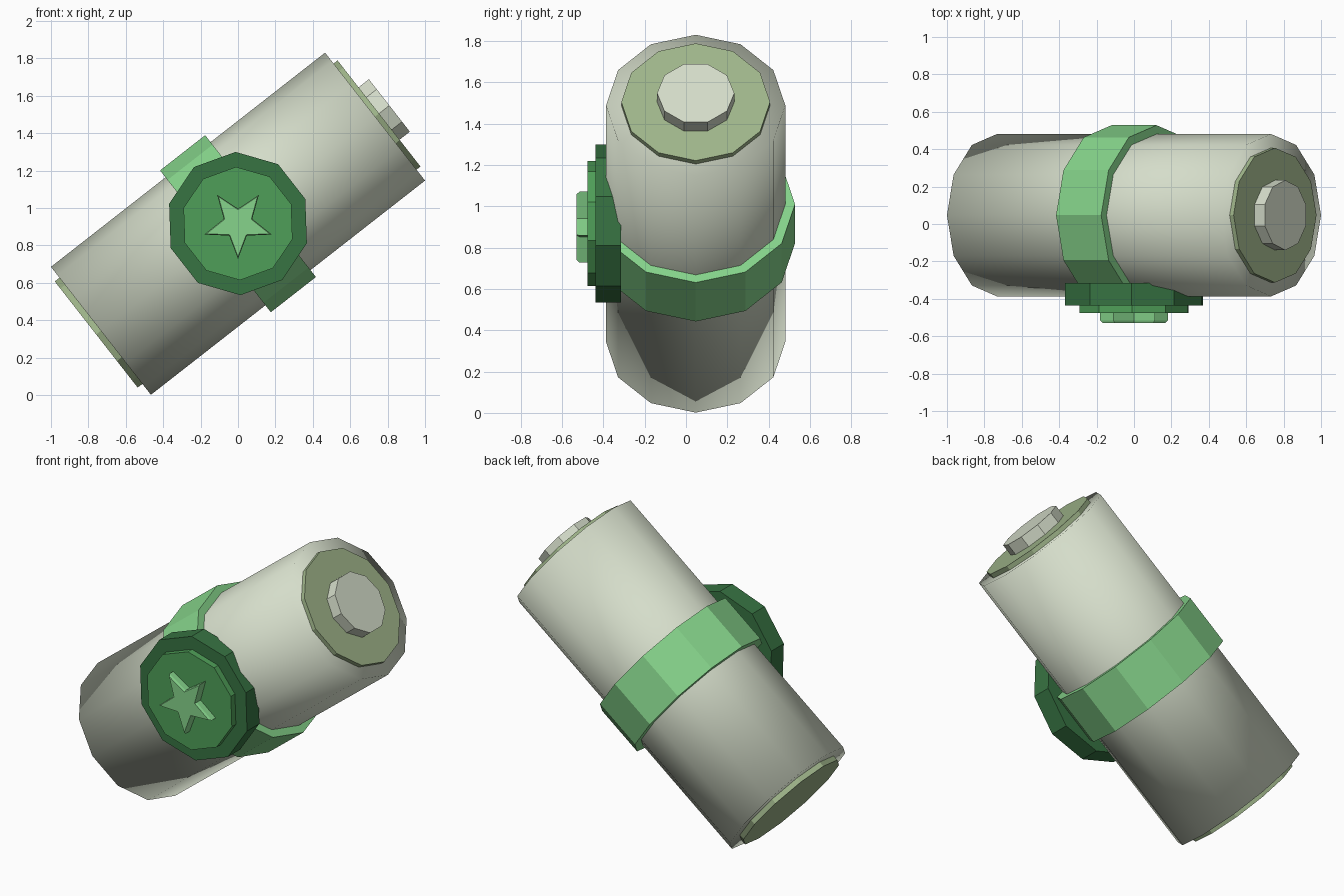
import bpy
import bmesh
from math import cos, sin, pi, radians
from mathutils import Matrix, Vector

cube = bpy.data.objects.get("Cube")
if cube:
    bpy.data.objects.remove(cube, do_unlink=True)


def material(name, rgb):
    """Flat material from 0-255 display values, converted to linear."""
    linear = [((c / 255 + 0.055) / 1.055) ** 2.4 for c in rgb]
    mat = bpy.data.materials.new(name)
    mat.use_nodes = True
    mat.diffuse_color = (*linear, 1)
    shader = next(n for n in mat.node_tree.nodes if n.type == 'BSDF_PRINCIPLED')
    shader.inputs["Base Color"].default_value = (*linear, 1)
    return mat


pale = material("pale grey green", (213, 221, 202))
sage = material("sage green", (160, 182, 139))
light = material("light green", (134, 212, 139))
middle = material("middle green", (79, 159, 88))
dark = material("dark green", (55, 115, 66))


def frame(x_axis, y_axis, origin):
    """Placement matrix whose z axis is the direction of extrusion."""
    x, y = Vector(x_axis), Vector(y_axis)
    rotation = Matrix((x, y, x.cross(y))).transposed().to_4x4()
    return Matrix.Translation(origin) @ rotation


def polygon(sides, radius, phase=0):
    return [(radius * cos(phase + 2 * pi * i / sides),
             radius * sin(phase + 2 * pi * i / sides)) for i in range(sides)]


def prism(name, outline, rings, placement, mat, smooth=False):
    """Closed prism through rings of (height, outline scale)."""
    bm = bmesh.new()
    loops = [[bm.verts.new((x * s, y * s, h)) for x, y in outline]
             for h, s in rings]
    n = len(outline)
    for low, high in zip(loops, loops[1:]):
        for i in range(n):
            j = (i + 1) % n
            bm.faces.new((low[i], low[j], high[j], high[i]))
    bm.faces.new(loops[0][::-1])
    bm.faces.new(loops[-1])
    mesh = bpy.data.meshes.new(name)
    bm.to_mesh(mesh)
    bm.free()
    mesh.materials.append(mat)
    if smooth:
        mesh.shade_smooth()
    obj = bpy.data.objects.new(name, mesh)
    bpy.context.collection.objects.link(obj)
    obj.matrix_world = placement
    return obj


# Tilted cell: extruded along an axis leaning in the xz plane
tilt = radians(38)
cell = frame((0, 1, 0), (-sin(tilt), 0, cos(tilt)), (0, 0.047, 0.916))
prism("cell_body", polygon(12, 0.434), [(-0.93, 1), (0.93, 1)], cell, pale, True)
prism("band", polygon(12, 0.481), [(-0.153, 1), (0.153, 1)], cell, light)
prism("lower_cap", polygon(12, 0.36), [(-0.962, 1), (-0.9, 1)], cell, sage)
prism("upper_cap", polygon(12, 0.36), [(0.9, 1), (0.957, 1)], cell, sage)
prism("terminal", polygon(10, 0.187), [(0.94, 1), (1.027, 1)], cell, pale)

# Badge: two stacked discs and a star facing the front
badge = frame((1, 0, 0), (0, 0, 1), (0, 0, 0.917))
turn = tilt + pi / 2
prism("badge_base", polygon(10, 0.383, turn), [(0.315, 1), (0.437, 1)], badge, dark)
prism("badge_plate", polygon(10, 0.303, turn), [(0.42, 1), (0.477, 1)], badge, middle)

# Star with one point down and a chamfered front edge
star = [(r * cos(i * pi / 5 - pi / 2), r * sin(i * pi / 5 - pi / 2))
        for i, r in enumerate([0.19, 0.08] * 5)]
prism("badge_star", star, [(0.46, 1), (0.515, 1), (0.529, 0.93)], badge, light)
